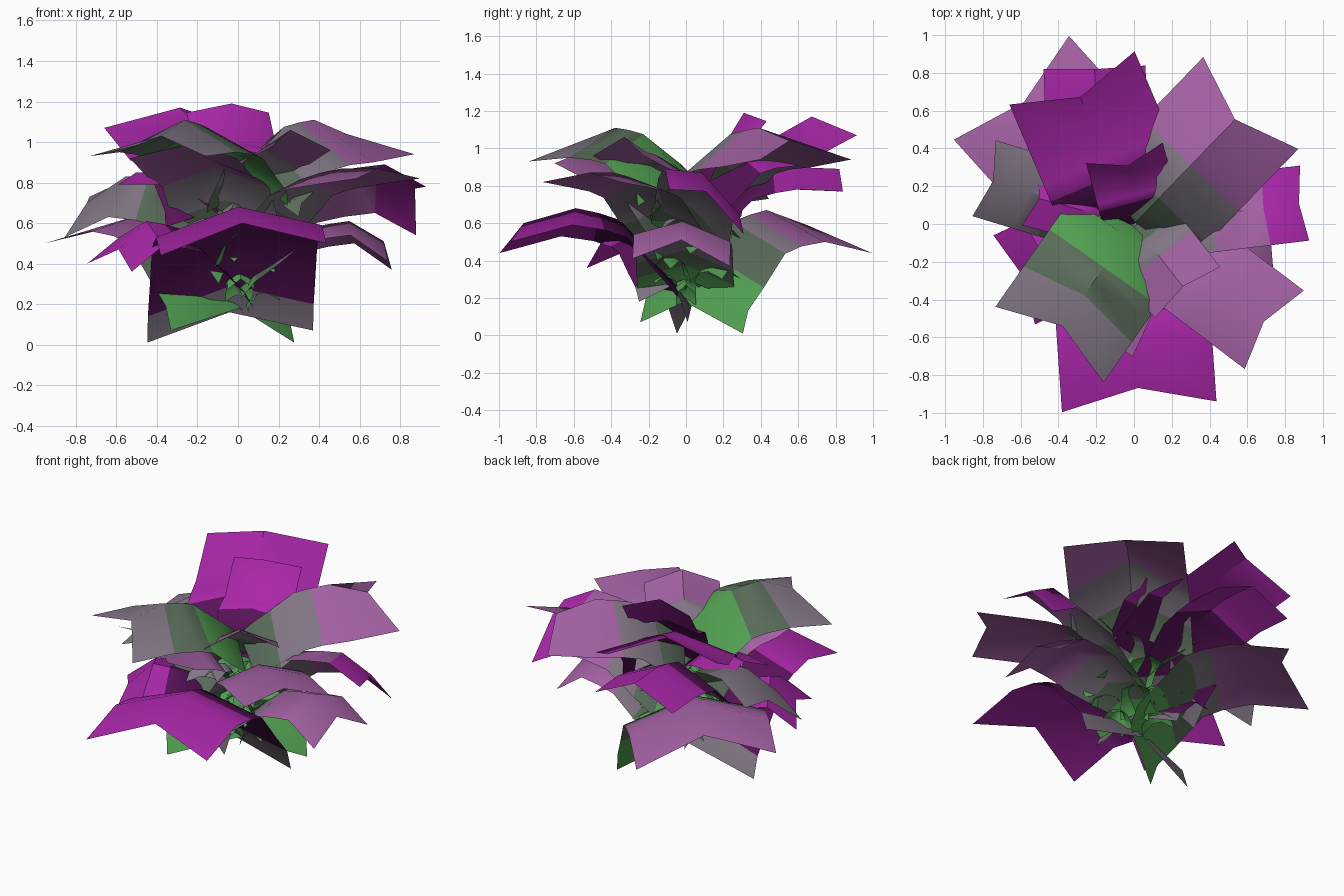
import bpy, bmesh, math, random
from mathutils import Vector

cube = bpy.data.objects.get("Cube")
if cube:
    bpy.data.objects.remove(cube)


def material(name, rgb):
    m = bpy.data.materials.new(name)
    m.use_nodes = True
    m.diffuse_color = (*rgb, 1)
    m.node_tree.nodes["Principled BSDF"].inputs["Base Color"].default_value = (*rgb, 1)
    return m


# One material per band colour, keyed by a letter
PALETTE = {
    "g": material("leaf green", (.085, .36, .085)),
    "o": material("olive grey", (.10, .15, .10)),
    "s": material("stone grey", (.22, .18, .23)),
    "m": material("mauve", (.37, .12, .37)),
    "p": material("magenta", (.40, .02, .40)),
    "d": material("dark purple", (.10, .006, .10)),
}
KEYS = list(PALETTE)

# How far along the rise each cross-section sits: (outward, upward)
RISE = [(0, 0), (.15, .25), (.34, .5), (.6, .87), (.8, .95), (1, 1)]


def leaf(name, azimuth, base, peak, tip, half, bands, drop=.12, tip_drop=.14,
         flare=.1, start=.01, roll=0, shift=0):
    """Arched strip folded along its ridge; peak and tip are (radius, height)."""
    a = math.radians(azimuth)
    out, side = Vector((math.cos(a), math.sin(a), 0)), Vector((-math.sin(a), math.cos(a), 0))
    ridge = [(start + (peak[0] - start) * u, base + (peak[1] - base) * v) for u, v in RISE]
    ridge.append(tip)
    last = len(ridge) - 1
    bm = bmesh.new()
    rows = []
    for i, (r, z) in enumerate(ridge):
        fall = tip_drop if i == last else drop
        push = flare if i == last else (flare * .5 if i in (0, last - 1) else 0)
        row = []
        for s in (-1, 0, 1):
            edge = abs(s)
            p = out * (r + push * edge) + side * (half * s)
            p.x += shift
            p.z = z - fall * edge + roll * s
            row.append(bm.verts.new(p))
        rows.append(row)
    for i in range(last):
        for j in (0, 1):
            f = bm.faces.new((rows[i][j], rows[i + 1][j], rows[i + 1][j + 1], rows[i][j + 1]))
            f.material_index = KEYS.index(bands[i])
            f.smooth = True
    mesh = bpy.data.meshes.new(name)
    bm.to_mesh(mesh)
    bm.free()
    mesh.set_sharp_from_angle(angle=math.radians(40))
    for k in KEYS:
        mesh.materials.append(PALETTE[k])
    obj = bpy.data.objects.new(name, mesh)
    bpy.context.collection.objects.link(obj)


# Lowest, broadest leaves
leaf("low_front_leaf", 274, .16, (.59, .68), (.87, .6), .41, "sdddpp", tip_drop=.13,
     start=-.03, roll=.03, shift=-.04)
leaf("low_back_leaf", 132, .18, (.58, .67), (.87, .59), .41, "ggosmm", drop=.14,
     tip_drop=.12, start=-.01, roll=.03)

# Low side leaves
leaf("low_left_leaf", 358, .3, (.55, .61), (.72, .51), .26, "gosmmm", drop=.09,
     tip_drop=.12, flare=.03, roll=-.02)
leaf("low_right_leaf", 205, .3, (.5, .61), (.65, .47), .26, "sdddpp", drop=.1,
     tip_drop=.09, flare=.05, roll=-.02)

# Middle ring
leaf("mid_right_leaf", 163, .5, (.58, .83), (.78, .7), .21, "gooosss", drop=.1,
     tip_drop=.07, flare=.05, roll=-.1)
leaf("mid_left_leaf", 7, .5, (.69, .87), (.88, .77), .2, "gosmmp", drop=.1,
     tip_drop=.11, flare=.03, roll=-.12)
leaf("mid_front_left_leaf", 323, .46, (.64, .87), (.86, .87), .26, "gosmmm", drop=.08,
     tip_drop=.05, flare=.07)
leaf("mid_back_leaf", 92, .5, (.58, .9), (.82, .89), .27, "sdddpp", tip_drop=.12,
     flare=.01, shift=-.18)
leaf("mid_front_right_leaf", 245, .5, (.42, .93), (.59, .99), .29, "gosmmm", drop=.1,
     tip_drop=.07, flare=.05)

# Top ring
leaf("top_front_right_leaf", 235, .85, (.46, 1.11), (.66, 1.03), .35, "gggoos", drop=.16,
     tip_drop=.1, flare=.12)
leaf("top_back_left_leaf", 46, .84, (.54, 1.11), (.77, 1.04), .35, "oossmm", drop=.21,
     tip_drop=.1, flare=.12)
leaf("top_back_leaf", 113, .7, (.46, 1.03), (.73, 1.17), .36, "dddppp", drop=.12,
     tip_drop=.1, flare=.11)
leaf("top_small_back_leaf", 105, .72, (.2, 1.0), (.32, 1.19), .21, "dddppp", drop=.04,
     tip_drop=.045, flare=.07, shift=.05)
leaf("top_small_front_leaf", 308, .74, (.27, .98), (.42, 1.06), .22, "oossmm", drop=.09,
     tip_drop=.1, flare=.04)
leaf("top_small_right_leaf", 165, .66, (.36, .85), (.52, .85), .16, "gdpppp", drop=.06,
     tip_drop=.06, flare=.05)

# Short young leaves crowded around the core
random.seed(4)
for n in range(18):
    z = .2 + .027 * n
    reach = random.uniform(.15, .3)
    leaf(f"young_leaf_{n + 1}", n * 137.5, z, (reach * .7, z + .1), (reach, z + .07),
         random.uniform(.05, .09), "gggggg" if n < 12 else "goosss", drop=.04, tip_drop=.05,
         flare=.02, start=.04)
